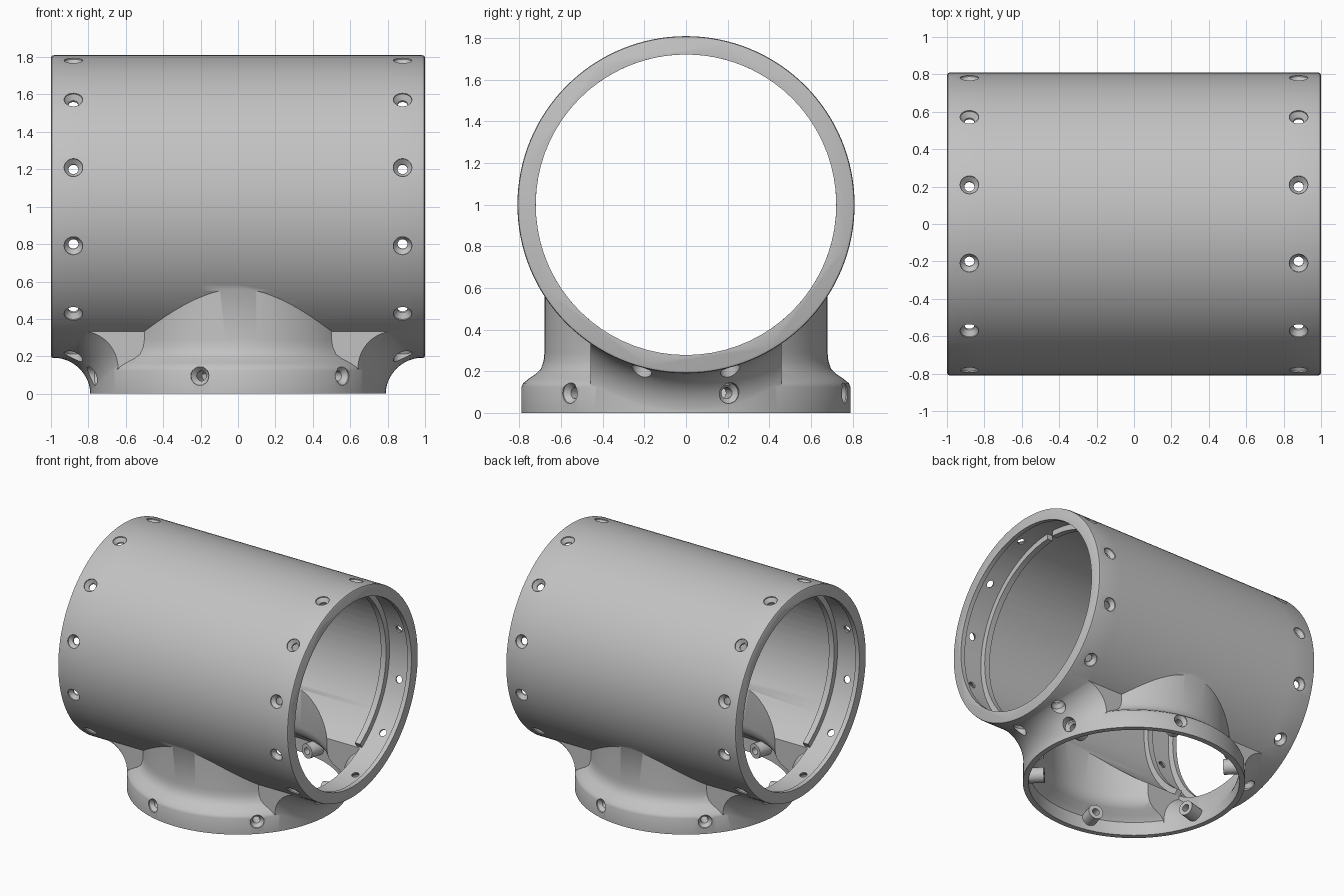
import bpy, bmesh, math
from mathutils import Matrix, Vector

if "Cube" in bpy.data.objects:
    bpy.data.objects.remove(bpy.data.objects["Cube"])

grey = bpy.data.materials.new("plain_grey")
grey.diffuse_color = (0.54, 0.54, 0.54, 1)
grey.use_nodes = True
grey.node_tree.nodes["Principled BSDF"].inputs["Base Color"].default_value = grey.diffuse_color
ALONG_X = Matrix.Translation((0, 0, 1)) @ Matrix.Rotation(math.pi / 2, 4, 'Y')


def radial(origin, d):
    return Matrix.Translation(origin) @ d.to_track_quat('Z', 'Y').to_matrix().to_4x4()


def finish(bm, name):
    bmesh.ops.recalc_face_normals(bm, faces=bm.faces)
    me = bpy.data.meshes.new(name)
    bm.to_mesh(me)
    bm.free()
    ob = bpy.data.objects.new(name, me)
    bpy.context.collection.objects.link(ob)
    return ob


def loft(bm, loops):
    """Skin equal closed loops of points and cap both ends."""
    rings = [[bm.verts.new(p) for p in lp] for lp in loops]
    n = len(rings[0])
    for a, b in zip(rings, rings[1:]):
        for i in range(n):
            j = (i + 1) % n
            bm.faces.new((a[i], a[j], b[j], b[i]))
    bm.faces.new(rings[0])
    bm.faces.new(rings[-1])


def lathe(bm, profile, segs, mat=Matrix()):
    """Solid of revolution from (radius, height) points."""
    loft(bm, [[mat @ Vector((r * math.cos(2 * math.pi * i / segs),
                             r * math.sin(2 * math.pi * i / segs), h))
               for i in range(segs)] for r, h in profile])


def solid(name, profile, segs, mat=Matrix()):
    bm = bmesh.new()
    lathe(bm, profile, segs, mat)
    return finish(bm, name)


def combine(target, tool, op):
    """Apply a boolean, with a tolerant exact solve as fallback."""
    before = len(target.data.vertices)
    for solver in ('MANIFOLD', 'EXACT'):
        m = target.modifiers.new("bool", 'BOOLEAN')
        m.operation, m.solver, m.object = op, solver, tool
        if solver == 'EXACT':
            m.use_hole_tolerant = True
        bpy.context.view_layer.update()
        me = bpy.data.meshes.new_from_object(
            target.evaluated_get(bpy.context.evaluated_depsgraph_get()))
        target.modifiers.clear()
        if len(me.vertices) not in (0, before):
            break
    target.data = me
    bpy.data.objects.remove(tool)


def gusset(s, half, inset, radius, low, top, limit):
    """Block between flange and tube end with a concave underside."""
    loops = []
    for k in range(25):
        y = half * (k / 12 - 1)
        x0 = math.sqrt(0.79 ** 2 - y * y) - 0.001 - inset
        zt = 1.003 - math.sqrt(0.81 ** 2 - y * y)
        end = math.acos(max(0.0, 1 - (limit - x0) / radius))
        arc = [(x0 + radius * (1 - math.cos(a)), zt - 0.2 + radius * math.sin(a))
               for a in (end * i / 12 for i in range(13))]
        pts = [(0.4, max(arc[0][1], 0.002) + low)]
        pts += [(x, max(z, 0.002 + 0.0005 * i) + (low if i == 0 else 0))
                for i, (x, z) in enumerate(arc)]
        pts += [(arc[-1][0], zt + top), (0.4, zt + top)]
        loops.append([(s * x, y, z) for x, z in pts])
    bm = bmesh.new()
    loft(bm, loops)
    return finish(bm, "gusset")


# main tube body with softened rims
tee = solid("pipe_tee", [(0.797, -1), (0.807, -0.995), (0.81, -0.982)]
            + [(0.81, x / 10) for x in range(-8, 9, 2)]
            + [(0.81, 0.982), (0.807, 0.995), (0.797, 1)], 128, ALONG_X)

# branch neck with flared base flange
combine(tee, solid("neck", [(0.79, 0), (0.79, 0.125), (0.782, 0.143), (0.755, 0.165),
                            (0.72, 0.188), (0.697, 0.212), (0.684, 0.25),
                            (0.68, 0.29), (0.68, 0.8)], 128), 'UNION')

# concave gussets between flange and tube ends
for s in (-1, 1):
    combine(tee, gusset(s, 0.46, 0, 0.2, 0, 0.06, 2), 'UNION')

# hollow out: tube bore with end lips, neck bore, gusset pockets
combine(tee, solid("bore", [(0.722, -1.2), (0.722, -0.965), (0.765, -0.96),
                            (0.765, 0.96), (0.722, 0.965), (0.722, 1.2)],
                   72, ALONG_X), 'DIFFERENCE')
combine(tee, solid("neck_bore", [(0.75, -0.1), (0.75, 0.105), (0.72, 0.14), (0.675, 0.17),
                                 (0.645, 0.21), (0.635, 0.26), (0.635, 0.7)], 72), 'DIFFERENCE')
for s in (-1, 1):
    combine(tee, gusset(s, 0.415, 0.045, 0.245, -0.02, 0.2, 0.765), 'DIFFERENCE')

# inner stop ridges, open at the bottom and split at the top
bm = bmesh.new()
for s in (-1, 1):
    for side in (-1, 1):
        loops = []
        for i in range(31):
            a = math.radians(33.5 + (178 - 33.5) * i / 30)
            loops.append([(s * x, side * r * math.sin(a), 1 - r * math.cos(a))
                          for x, r in ((0.735, 0.722), (0.78, 0.722),
                                       (0.78, 0.78), (0.735, 0.78))])
        loft(bm, loops)
combine(tee, finish(bm, "ridges"), 'UNION')

# screw bosses inside the flange
base_dirs = [Vector((math.sin(math.radians(a)), -math.cos(math.radians(a)), 0))
             for a in range(-75, 285, 60)]
bm = bmesh.new()
for d in base_dirs:
    lathe(bm, [(0.056, 0.64), (0.056, 0.77)], 24, radial((0, 0, 0.095), d))
combine(tee, finish(bm, "bosses"), 'UNION')

# countersunk screw holes
bm = bmesh.new()


def hole(origin, d, start, radius):
    lathe(bm, [(0.027, start), (0.027, radius - 0.035), (0.05, radius - 0.008),
               (0.05, radius + 0.06)], 20, radial(origin, d))


for d in base_dirs:
    hole((0, 0, 0.095), d, 0.55, 0.79)
for x in (-0.88, 0.88):
    for k in range(12):
        a = math.radians(15 + 30 * k)
        hole((x, 0, 1), Vector((0, math.cos(a), math.sin(a))), 0.66, 0.81)
combine(tee, finish(bm, "holes"), 'DIFFERENCE')

# material and smooth shading
tee.data.materials.clear()
tee.data.materials.append(grey)
bpy.ops.object.select_all(action='DESELECT')
tee.select_set(True)
bpy.context.view_layer.objects.active = tee
bpy.ops.object.shade_smooth_by_angle(angle=math.radians(35))
